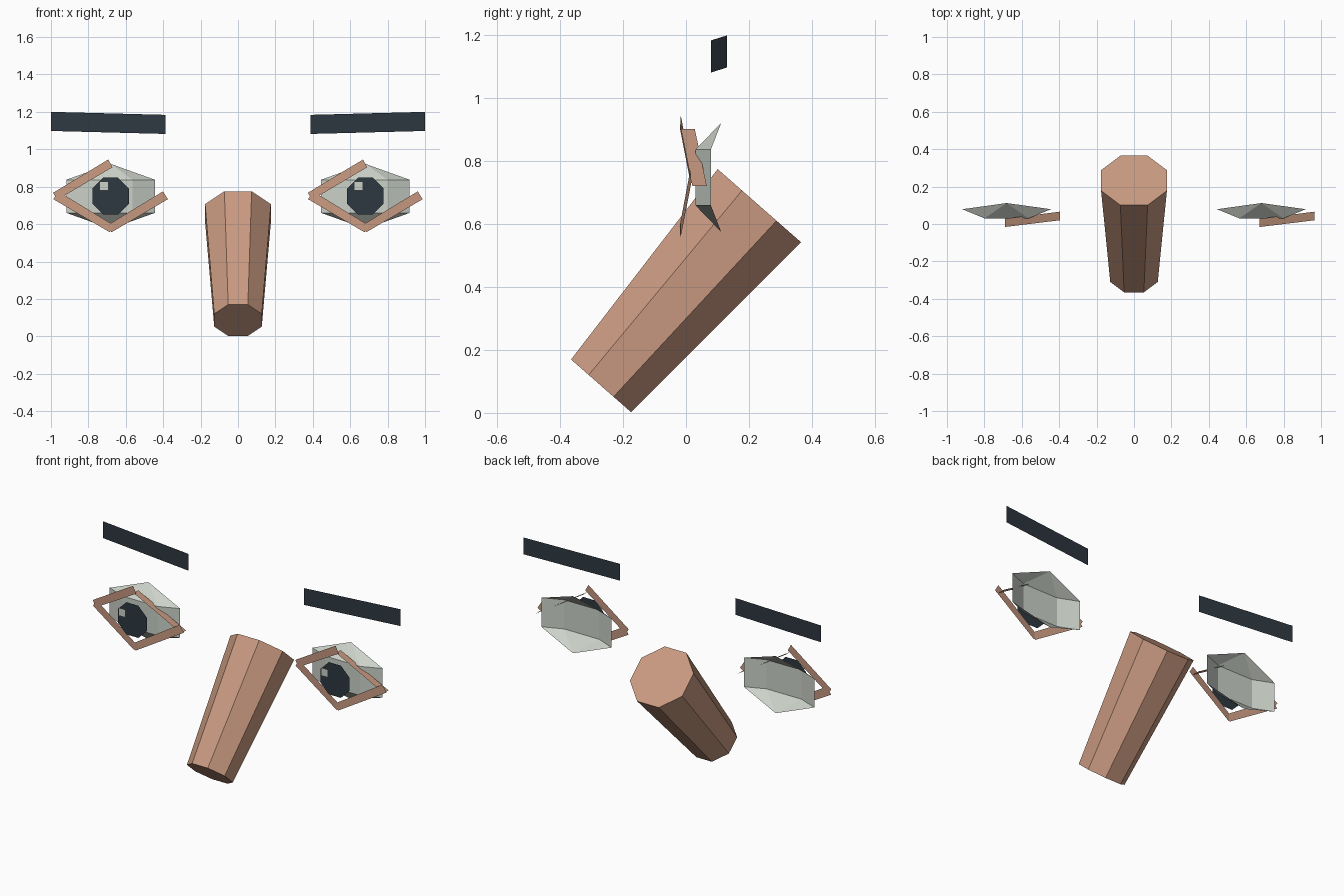
import bpy, bmesh, math
from mathutils import Matrix, Vector

if "Cube" in bpy.data.objects:
    bpy.data.objects.remove(bpy.data.objects["Cube"])


def material(name, rgb):
    m = bpy.data.materials.new(name)
    m.diffuse_color = (*rgb, 1)
    m.use_nodes = True
    m.node_tree.nodes["Principled BSDF"].inputs["Base Color"].default_value = m.diffuse_color
    return m


SKIN = material("skin", (0.584, 0.323, 0.220))
WHITE = material("eye white", (0.60, 0.64, 0.58))
DARK = material("charcoal", (0.027, 0.040, 0.053))


def sheet(name, verts, faces, mat, offset=0.0):
    me = bpy.data.meshes.new(name)
    me.from_pydata([(x + offset, y, z) for x, y, z in verts], [], faces)
    me.materials.append(mat)
    ob = bpy.data.objects.new(name, me)
    bpy.context.collection.objects.link(ob)
    return ob


# Nose: tapered octagonal prism leaning forward
tip, root = Vector((0, -0.27, 0.086)), Vector((0, 0.233, 0.659))
axis = root - tip
k = 1 / math.cos(math.pi / 8)
bm = bmesh.new()
bmesh.ops.create_cone(bm, cap_ends=True, segments=8, radius1=0.127 * k,
                      radius2=0.176 * k, depth=axis.length,
                      matrix=Matrix.Rotation(math.pi / 8, 4, 'Z'))
lean = math.atan2(axis.y, axis.z)
bmesh.ops.transform(bm, verts=bm.verts, matrix=Matrix.Translation((tip + root) / 2)
                    @ Matrix.Rotation(-lean, 4, 'X'))
me = bpy.data.meshes.new("nose")
bm.to_mesh(me)
bm.free()
me.materials.append(SKIN)
bpy.context.collection.objects.link(bpy.data.objects.new("nose", me))


def lid_y(x, side):
    return -0.018 + 0.115 * side * x


for label, cx, side in (("left", -0.681, -1), ("right", 0.681, 1)):
    # Eyeball: open faceted shell, two rows of columns with a point above and below
    cols = [(-0.237, 0.079), (-0.118, 0.03), (0.118, 0.03), (0.237, 0.079)]
    verts = [(x, y, z) for z in (0.66, 0.837) for x, y in cols]
    verts += [(0, 0.112, 0.575), (0, 0.112, 0.922)]
    faces = []
    for i in range(3):
        faces += [(i, i + 1, i + 5, i + 4), (i + 1, i, 8), (i + 4, i + 5, 9)]
    sheet(label + "_eyeball", verts, faces, WHITE, cx)

    # Iris: flat octagon
    ring = [math.pi / 8 + i * math.pi / 4 for i in range(8)]
    sheet(label + "_iris", [(0.106 * math.cos(a), -0.042, 0.75 + 0.106 * math.sin(a))
                            for a in ring], [tuple(range(8))], DARK, cx)

    # Eye highlight: small square plate
    sheet(label + "_highlight", [(x, -0.09, z) for x, z in
          ((-0.06, 0.78), (-0.012, 0.78), (-0.012, 0.828), (-0.06, 0.828))],
          [(0, 1, 2, 3)], WHITE, cx)

    # Eyelids: three upright strips
    lower = [(-0.017, 0.594), (0.004, 0.556), (0.306, 0.733), (0.28, 0.775)]
    upper = [(-0.308, 0.767), (-0.285, 0.73), (0.01, 0.904), (-0.013, 0.945)]
    strips = {"lower_inner_lid": (lower, 1), "upper_lid": (upper, -1),
              "lower_outer_lid": ([(-x, z) for x, z in reversed(lower)], -1)}
    for name, (pts, s) in strips.items():
        sheet(f"{label}_{name}", [(x, lid_y(x, s), z) for x, z in pts],
              [(0, 1, 2, 3)], SKIN, cx)
    # Fourth eyelid strip lies flat, its width running front to back
    sheet(label + "_flat_lid", [(-0.01, -0.016, 0.902), (0.285, 0.02, 0.722),
                                (0.285, 0.066, 0.722), (-0.01, 0.028, 0.902)],
          [(0, 1, 2, 3)], SKIN, cx)

    # Eyebrow: slanted flat bar, mirrored
    brow = [(0.387, 0.079, 1.082), (1.0, 0.13, 1.098),
            (1.0, 0.13, 1.2), (0.387, 0.079, 1.184)]
    sheet(label + "_eyebrow", [(side * x, y, z) for x, y, z in brow],
          [(0, 1, 2, 3) if side > 0 else (3, 2, 1, 0)], DARK)
